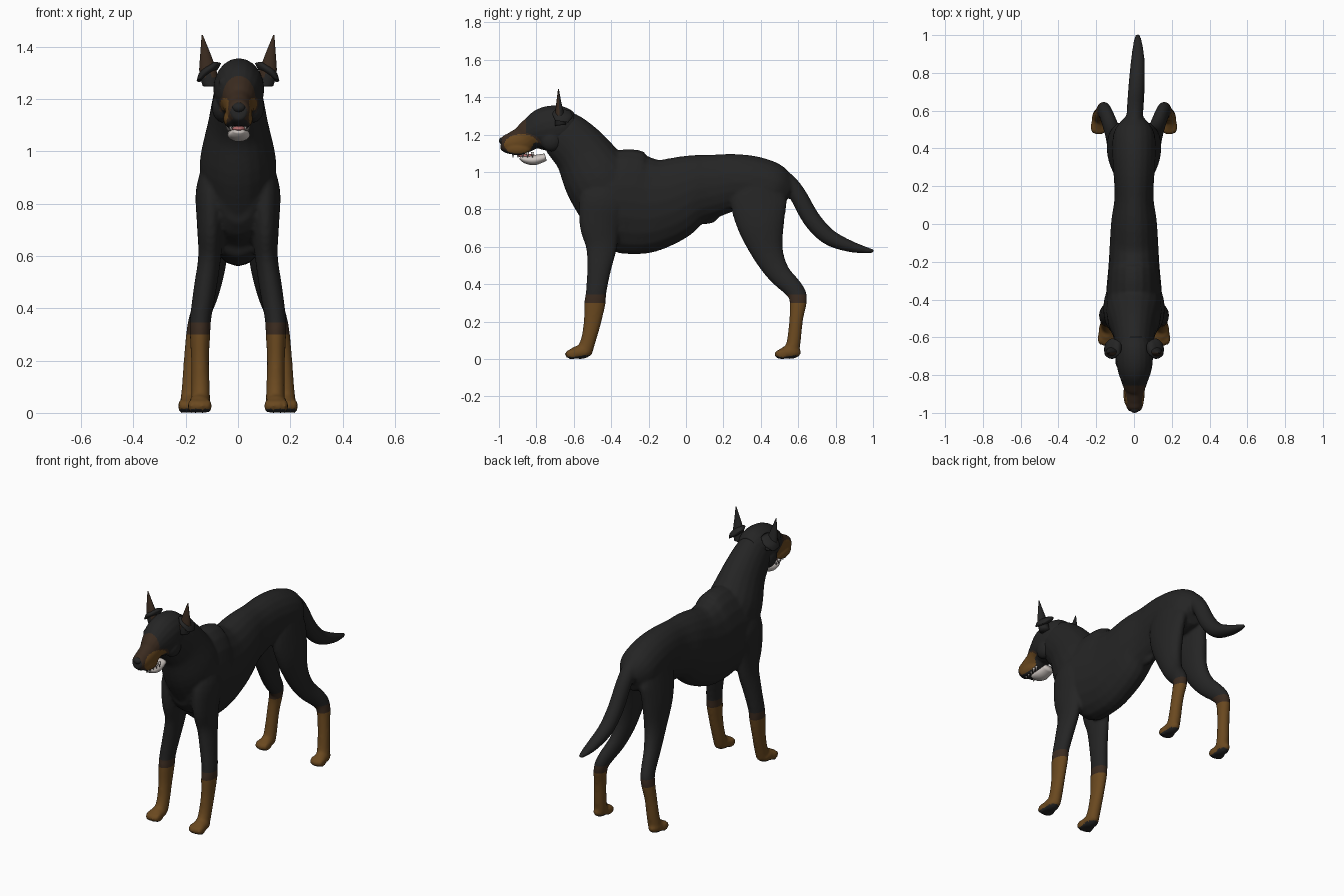
import bpy, bmesh, math
from mathutils import Vector, Matrix

old = bpy.data.objects.get("Cube")
if old:
    bpy.data.objects.remove(old)


def material(name, r, g, b):
    m = bpy.data.materials.new(name)
    m.use_nodes = True
    m.diffuse_color = (r, g, b, 1)
    m.node_tree.nodes["Principled BSDF"].inputs["Base Color"].default_value = (r, g, b, 1)
    m.node_tree.nodes["Principled BSDF"].inputs["Roughness"].default_value = 0.8
    return m


black = material("black coat", 0.018, 0.018, 0.018)
tan = material("tan coat", 0.145, 0.066, 0.014)
brown = material("dark brown coat", 0.043, 0.024, 0.014)
white = material("tooth white", 0.6, 0.55, 0.52)
pink = material("tongue pink", 0.5, 0.17, 0.17)
BLACK, TAN, BROWN = range(3)


def catmull(a, b, c, d, t):
    return [0.5 * (2 * q + (r - p) * t + (2 * p - 5 * q + 4 * r - s) * t * t
                   + (3 * q - p - 3 * r + s) * t ** 3) for p, q, r, s in zip(a, b, c, d)]


def loft(bm, sections, sides=20, steps=4):
    """Closed tube through (x, y, z, half width, half depth) sections."""
    n = len(sections)
    fine = []
    for i in range(n - 1):
        quad = [sections[max(0, min(n - 1, k))] for k in (i - 1, i, i + 1, i + 2)]
        fine += [catmull(*quad, j / steps) for j in range(steps)]
    fine.append(sections[-1])
    rings = []
    for i, s in enumerate(fine):
        ahead = Vector(fine[min(i + 1, len(fine) - 1)][:3])
        tangent = ahead - Vector(fine[max(i - 1, 0)][:3])
        depth = Vector((0, -tangent.z, tangent.y)).normalized()
        ring = []
        for k in range(sides):
            a = math.tau * k / sides
            ring.append(bm.verts.new(Vector(s[:3]) + Vector((s[3] * math.cos(a), 0, 0))
                                     + depth * s[4] * math.sin(a)))
        rings.append(ring)
    for r0, r1 in zip(rings, rings[1:]):
        for k in range(sides):
            m = (k + 1) % sides
            bm.faces.new((r0[k], r0[m], r1[m], r1[k]))
    bm.faces.new(rings[0][::-1])
    bm.faces.new(rings[-1])


def blob(bm, centre, radii):
    mat = Matrix.Translation(centre) @ Matrix.Diagonal((*radii, 1))
    bmesh.ops.create_uvsphere(bm, u_segments=20, v_segments=12, radius=1, matrix=mat)


def finish(bm, name, mats, rule=None, voxel=0, smooth=3, cuts=()):
    """Make an object, fuse its pieces if asked, and colour faces by a rule."""
    bmesh.ops.recalc_face_normals(bm, faces=bm.faces)
    mesh = bpy.data.meshes.new(name)
    bm.to_mesh(mesh)
    bm.free()
    ob = bpy.data.objects.new(name, mesh)
    bpy.context.collection.objects.link(ob)
    bpy.ops.object.select_all(action='DESELECT')
    ob.select_set(True)
    bpy.context.view_layer.objects.active = ob
    if voxel:
        fuse = ob.modifiers.new("fuse", 'REMESH')
        fuse.mode, fuse.voxel_size = 'VOXEL', voxel
        soft = ob.modifiers.new("soften", 'SMOOTH')
        soft.factor, soft.iterations = 0.5, smooth
        for mod in ("fuse", "soften"):
            bpy.ops.object.modifier_apply(modifier=mod)
    for m in mats:
        ob.data.materials.append(m)
    bm = bmesh.new()
    bm.from_mesh(ob.data)
    for z in cuts:
        geom = bm.verts[:] + bm.edges[:] + bm.faces[:]
        bmesh.ops.bisect_plane(bm, geom=geom, plane_co=(0, 0, z), plane_no=(0, 0, 1))
    bm.normal_update()
    for f in bm.faces:
        f.smooth = True
        if rule:
            f.material_index = rule(f.calc_center_median(), f.normal)
    bm.to_mesh(ob.data)
    bm.free()
    return ob


# Torso, neck, tail and legs, fused into one skin
bm = bmesh.new()
torso = [(-.58, .82, .06, .10), (-.54, .83, .12, .17), (-.45, .85, .15, .24),
         (-.33, .845, .145, .28), (-.22, .83, .135, .268), (-.1, .85, .128, .232),
         (.02, .9, .12, .192), (.14, .925, .103, .17), (.26, .945, .108, .152),
         (.38, .935, .115, .145), (.48, .905, .108, .13), (.55, .88, .06, .08)]
loft(bm, [(0, *t) for t in torso])
neck = [(-.71, 1.24, .085, .105), (-.655, 1.2, .096, .132), (-.56, 1.105, .115, .152),
        (-.475, .97, .145, .185), (-.39, .85, .14, .2)]
loft(bm, [(0, *t) for t in neck])
tail = [(0, .44, .97, .04, .05), (0, .52, .965, .045, .045), (.005, .59, .89, .044, .046),
        (.01, .67, .75, .044, .048), (.015, .76, .655, .042, .044),
        (.02, .87, .605, .036, .032), (.02, .96, .583, .024, .018), (.02, 1.006, .577, .01, .009)]
loft(bm, tail)
blob(bm, (0, .1, .77), (.03, .08, .05))
fore_leg = [(.07, -.4, 1.0, .045, .08), (.1, -.44, .86, .06, .125), (.105, -.46, .72, .052, .11),
            (.108, -.452, .6, .044, .084), (.125, -.465, .48, .044, .064),
            (.143, -.48, .36, .041, .055), (.145, -.487, .3, .039, .057),
            (.145, -.5, .2, .034, .047), (.143, -.522, .1, .035, .04), (.143, -.545, .04, .036, .045)]
hind_leg = [(.055, .42, .98, .05, .1), (.07, .39, .86, .055, .15), (.085, .4, .72, .058, .128),
            (.095, .437, .57, .05, .085), (.115, .495, .46, .043, .062),
            (.145, .575, .375, .039, .052), (.16, .6, .32, .036, .048),
            (.172, .59, .22, .034, .037), (.18, .577, .1, .035, .037), (.184, .565, .04, .037, .04)]
for side in (1, -1):
    for leg, px, py, width in ((fore_leg, .146, -.565, .042), (hind_leg, .187, .555, .037)):
        loft(bm, [(side * s[0], *s[1:]) for s in leg])
        blob(bm, (side * px, py, .036), (width, .06, .036))
        for toe in (-1.5, -.5, .5, 1.5):
            reach = .05 - .007 * abs(toe)
            blob(bm, (side * px + toe * width * .5, py - reach, .026), (.014, .037, .027))


def coat(c, n):
    if c.z < .02 and n.z < -.5:
        return BLACK
    if c.z < .30:
        return TAN
    return BROWN if c.z < .345 else BLACK


finish(bm, "body", [black, tan, brown], coat, voxel=.009, smooth=4, cuts=(.30, .345))

# Skull and muzzle
bm = bmesh.new()
head = [(-.6, 1.24, .07, .08), (-.65, 1.24, .092, .11), (-.72, 1.235, .097, .12),
        (-.78, 1.22, .088, .111), (-.83, 1.2, .07, .085), (-.87, 1.173, .056, .074),
        (-.93, 1.154, .05, .061), (-.972, 1.152, .042, .046), (-.99, 1.153, .028, .03)]
loft(bm, [(.003, *t) for t in head])
for side in (1, -1):
    blob(bm, (side * .045, -.808, 1.262), (.03, .03, .022))
    blob(bm, (side * .032, -.90, 1.125), (.024, .07, .035))
    blob(bm, (side * .06, -.72, 1.17), (.04, .06, .06))


def face_mask(c, n):
    if n.z < -.6 or c.y < -.985:
        return BLACK
    oval = math.hypot((c.y + .88) / .092, (c.z - 1.147) / .055)
    if oval < 1:
        return TAN
    return BROWN if oval < 1.15 or c.y < -.855 else BLACK


finish(bm, "head", [black, tan, brown], face_mask, voxel=.006, smooth=4)

bm = bmesh.new()
blob(bm, (.003, -.978, 1.167), (.026, .022, .02))
finish(bm, "nose", [black])

# Open mouth
bm = bmesh.new()
loft(bm, [(.003, -.75, 1.08, .035, .02), (.003, -.81, 1.064, .043, .027),
          (.003, -.86, 1.067, .038, .02), (.003, -.888, 1.078, .02, .008)])
finish(bm, "lower_jaw", [white])
bm = bmesh.new()
blob(bm, (.003, -.85, 1.086), (.026, .048, .011))
finish(bm, "tongue", [pink])
bm = bmesh.new()
for side in (1, -1):
    for i in range(5):
        spot = Matrix.Translation((side * (.028 + .003 * i), -.925 + .026 * i, 1.093))
        bmesh.ops.create_cone(bm, segments=8, radius1=.002, radius2=.008, depth=.03,
                              cap_ends=True, matrix=spot)
finish(bm, "upper_teeth", [white])

# Eyes and cropped ears
for side, label in ((1, "left"), (-1, "right")):
    bm = bmesh.new()
    blob(bm, (side * .058, -.822, 1.237), (.012, .012, .01))
    finish(bm, label + "_eye", [black])

    bm = bmesh.new()
    ear = [(.105, -.67, 1.25, .03, .03), (.114, -.675, 1.3, .034, .026),
           (.125, -.68, 1.375, .019, .013), (.137, -.682, 1.445, .002, .002)]
    loft(bm, [(side * s[0], *s[1:]) for s in ear])
    finish(bm, label + "_ear", [black, tan, brown],
           lambda c, n: BROWN if n.y < -.15 and c.z > 1.29 else BLACK)

    bm = bmesh.new()
    loft(bm, [(side * .085, -.655, 1.335, .02, .035), (side * .115, -.66, 1.305, .03, .055),
              (side * .148, -.665, 1.27, .01, .035)])
    finish(bm, label + "_ear_fold", [black])
